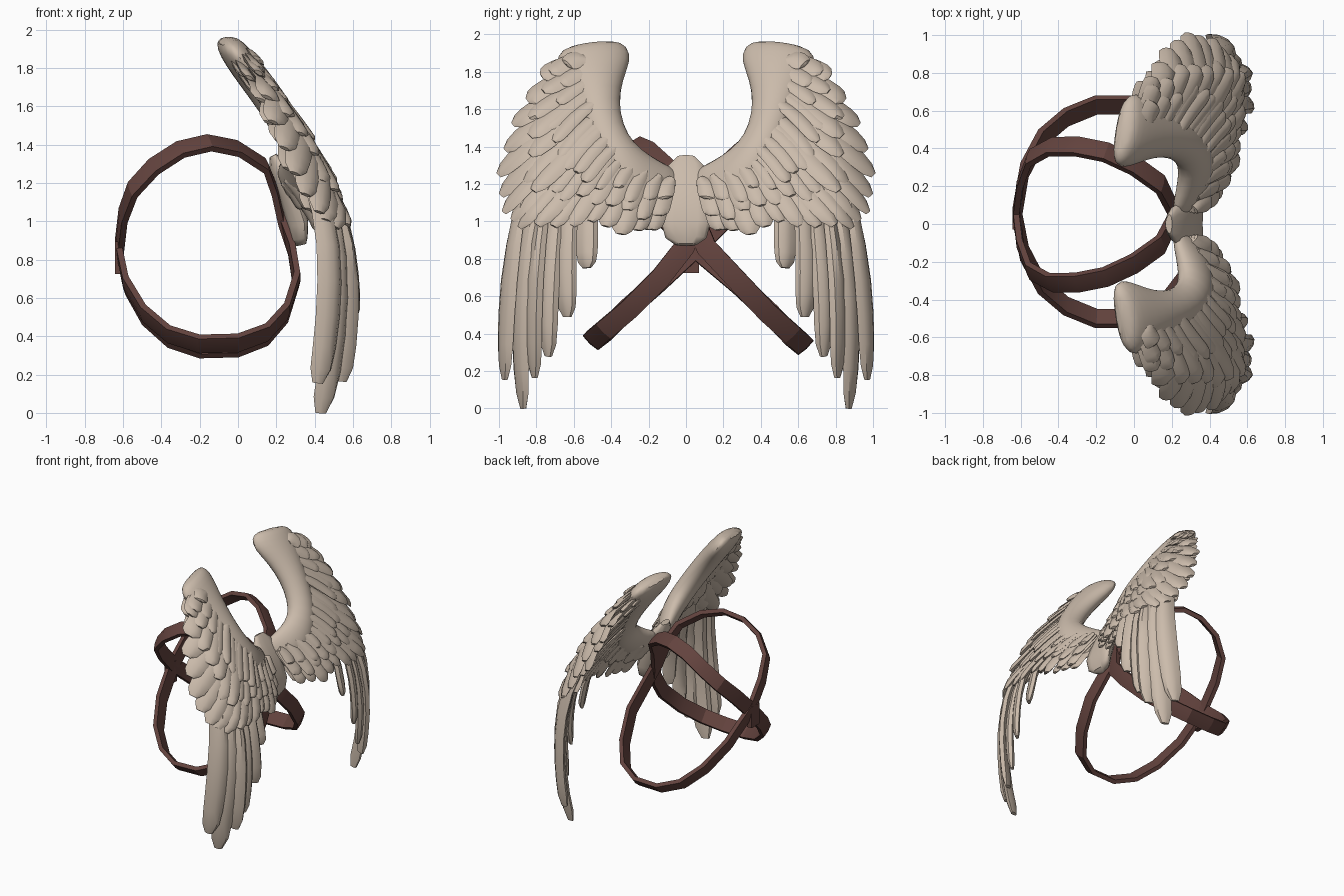
import bpy, bmesh, math, random
from mathutils import Vector

if "Cube" in bpy.data.objects:
    bpy.data.objects.remove(bpy.data.objects["Cube"])

random.seed(4)


def material(name, col):
    m = bpy.data.materials.new(name)
    m.diffuse_color = (*col, 1)
    m.use_nodes = True
    m.node_tree.nodes["Principled BSDF"].inputs["Base Color"].default_value = m.diffuse_color
    return m


BONE = material("bone_beige", (0.60, 0.50, 0.41))
LEATHER = material("dark_leather", (0.125, 0.056, 0.048))

# Curved sheet that every wing part lies on: x as a function of height and span
KNOTS = [(0, .49), (.2, .54), (.4, .57), (.6, .58), (.8, .565), (1, .52),
         (1.2, .42), (1.4, .31), (1.6, .18), (1.8, .04), (2.0, -.07)]


def surf(y, z):
    z = min(max(z, 0), 1.999)
    i = min(int(z / .2), 9)
    x = KNOTS[i][1] + (KNOTS[i + 1][1] - KNOTS[i][1]) * (z / .2 - i)
    return x - .18 * math.exp(-(y / .28) ** 2) - .75 * max(0, y - .78)


def normal(y, z):
    e = .08
    return Vector((1, -(surf(y + e, z) - surf(y - e, z)) / (2 * e),
                   -(surf(y, z + e) - surf(y, z - e)) / (2 * e))).normalized()


def skin(bm, rings, closed=False):
    rings = [[bm.verts.new(p) for p in r] for r in rings]
    n = len(rings[0])
    for a, b in zip(rings, rings[1:] + rings[:1] if closed else rings[1:]):
        for k in range(n):
            bm.faces.new((a[k], a[(k + 1) % n], b[(k + 1) % n], b[k]))
    if not closed:
        bm.faces.new(rings[0][::-1])
        bm.faces.new(rings[-1])


def loft(bm, stations, section):
    """stations: (y, z, half width, half thickness, offset from the sheet)"""
    rings = []
    for i, (y, z, w, th, off) in enumerate(stations):
        a, b = stations[max(i - 1, 0)], stations[min(i + 1, len(stations) - 1)]
        t = Vector((b[0] - a[0], b[1] - a[1])).normalized()
        n, ring = normal(y, z), []
        for u, v in section:
            py, pz = y + u * w * t.y, z - u * w * t.x
            ring.append(Vector((surf(py, pz), py, pz)) + n * (off + v * th))
        rings.append(ring)
    skin(bm, rings)


def finish(name, bm, mat, angle=35):
    bmesh.ops.recalc_face_normals(bm, faces=bm.faces)
    me = bpy.data.meshes.new(name)
    bm.to_mesh(me)
    bm.free()
    ob = bpy.data.objects.new(name, me)
    bpy.context.collection.objects.link(ob)
    me.materials.append(mat)
    bpy.ops.object.select_all(action='DESELECT')
    ob.select_set(True)
    bpy.context.view_layer.objects.active = ob
    bpy.ops.object.shade_smooth_by_angle(angle=math.radians(angle))
    return ob


def mirror_y(ob):
    ob.modifiers.new("mirror", 'MIRROR').use_axis = (False, True, False)


ELLIPSE = [(math.cos(a * math.pi / 6), math.sin(a * math.pi / 6)) for a in range(12)]
BLADE = [(u, v + .7 * u) for u, v in
         [(-1, 0), (-.55, .75), (0, 1), (.55, .75), (1, 0), (.5, -.7), (-.5, -.7)]]
SHAPE = [.55, .78, .92, 1, 1, .95, .8, .38]


def feather(bm, base, tip, w, th, off, lift=0, bend=0):
    b, t = Vector(base), Vector(tip)
    d = (t - b).normalized()
    side = Vector((-d.y, d.x))
    st = []
    for i, k in enumerate(SHAPE):
        s = (0, .15, .32, .5, .67, .82, .93, 1)[i]
        p = b.lerp(t, s) + side * bend * math.sin(math.pi * s)
        st.append((p.x, p.y, w * k, th * (.6 if i == 7 else 1), off + lift * s))
    loft(bm, st, BLADE)


def along(poly, s):
    s *= len(poly) - 1
    i = min(int(s), len(poly) - 2)
    return Vector(poly[i]).lerp(Vector(poly[i + 1]), s - i)


# Long flight feathers
bm = bmesh.new()
for i, (by, bz, ty, tz, bend) in enumerate([
        (.85, 1.2, .955, .16, .03), (.80, 1.2, .865, .0, .045), (.74, 1.2, .80, .17, .03),
        (.68, 1.2, .735, .28, .02), (.61, 1.2, .635, .49, .02), (.53, 1.2, .53, .75, 0)]):
    feather(bm, (by, bz), (ty, tz), .058, .034, .022 - .015 * (i % 2), 0, bend)
mirror_y(finish("flight_feathers", bm, BONE))

# Overlapping covert rows fanned between the arm and the wing outline
ARM = [(.10, 1.2), (.26, 1.25), (.37, 1.34), (.43, 1.46), (.47, 1.6), (.49, 1.72), (.54, 1.83)]
EDGE = [(.2, .94), (.36, .93), (.52, .98), (.70, .97), (.85, .97), (.945, 1.03),
        (.96, 1.24), (.90, 1.5), (.77, 1.75)]


def row(name, count, reach, start, w, th, off, lift, jitter):
    bm = bmesh.new()
    for i in range(count):
        s = i / (count - 1)
        a, e = along(ARM, s), along(EDGE, s)
        r = reach + random.uniform(-jitter, jitter)
        feather(bm, a.lerp(e, start), a.lerp(e, r), w * random.uniform(.88, 1.1), th,
                off + random.uniform(-.008, .008), lift, .015)
    mirror_y(finish(name, bm, BONE))


row("secondary_feathers", 17, 1.0, .0, .06, .022, .03, .015, .035)
row("middle_coverts", 15, .72, .0, .056, .02, .05, .015, .08)
row("small_coverts", 14, .5, .0, .05, .02, .062, .012, .07)
row("lining_feathers", 17, .88, .0, .058, .02, -.012, -.005, .05)
row("lining_coverts", 15, .5, .0, .055, .018, -.03, 0, .05)

# Smooth leading arm of the wing
bm = bmesh.new()
loft(bm, [(.06, 1.15, .12, .04, .0), (.16, 1.19, .12, .06, .01), (.27, 1.25, .115, .075, .015),
          (.37, 1.34, .105, .085, .02), (.435, 1.46, .105, .085, .02), (.47, 1.6, .115, .085, .02),
          (.485, 1.74, .15, .085, .015), (.49, 1.84, .205, .08, .005),
          (.50, 1.91, .20, .07, -.005), (.505, 1.955, .14, .045, -.01)], ELLIPSE)
arm = finish("wing_arm", bm, BONE, 60)
mirror_y(arm)
arm.modifiers.new("smooth", 'SUBSURF').levels = 1

# Plate between the wings
bm = bmesh.new()
loft(bm, [(0, 1.335, .05, .02, .02), (0, 1.29, .10, .04, .01), (0, 1.15, .12, .055, 0),
          (0, 1.0, .13, .055, -.03), (0, .92, .11, .045, -.04), (0, .885, .06, .03, -.04)], ELLIPSE)
finish("back_plate", bm, BONE, 50)

# Crossed harness: two slanted leather loops; the left one hangs a little lower
PATH = [(.23, 0, 1.0), (.19, .06, 1.16), (.14, .16, 1.29), (0, .26, 1.38), (-.15, .33, 1.41),
        (-.3, .36, 1.375), (-.44, .36, 1.285), (-.55, .3, 1.165), (-.6, .17, 1.03),
        (-.62, 0, .86), (-.58, -.22, .67), (-.49, -.39, .52), (-.36, -.5, .41),
        (-.2, -.565, .36), (0, -.565, .365), (.15, -.5, .42), (.25, -.37, .53),
        (.305, -.2, .7), (.28, -.06, .86)]


def strap(name, side, drop):
    pts = [Vector((x, side * y + .05 + .015 * (y < -.1), z - drop * max(0, .8 - z)))
           for x, y, z in PATH]
    center = sum(pts, Vector()) / len(pts)
    rings = []
    for i, p in enumerate(pts):
        t = (pts[(i + 1) % len(pts)] - pts[i - 1]).normalized()
        across = t.cross(p - center).normalized()
        out = across.cross(t).normalized()
        rings.append([p + across * .055 * a + out * .02 * b
                      for a, b in ((-1, -.8), (1, -.8), (1, .8), (0, 1.1), (-1, .8))])
    bm = bmesh.new()
    skin(bm, rings, True)
    finish(name, bm, LEATHER, 25)


strap("harness_strap_right", 1, 0)
strap("harness_strap_left", -1, .06)

# Small leather tab where the straps cross in front
bm = bmesh.new()
bmesh.ops.create_cube(bm, size=1)
for v in bm.verts:
    v.co = Vector((v.co.x * .04 - .622, v.co.y * .10 + .02, v.co.z * .17 + .81))
finish("strap_tab", bm, LEATHER)
